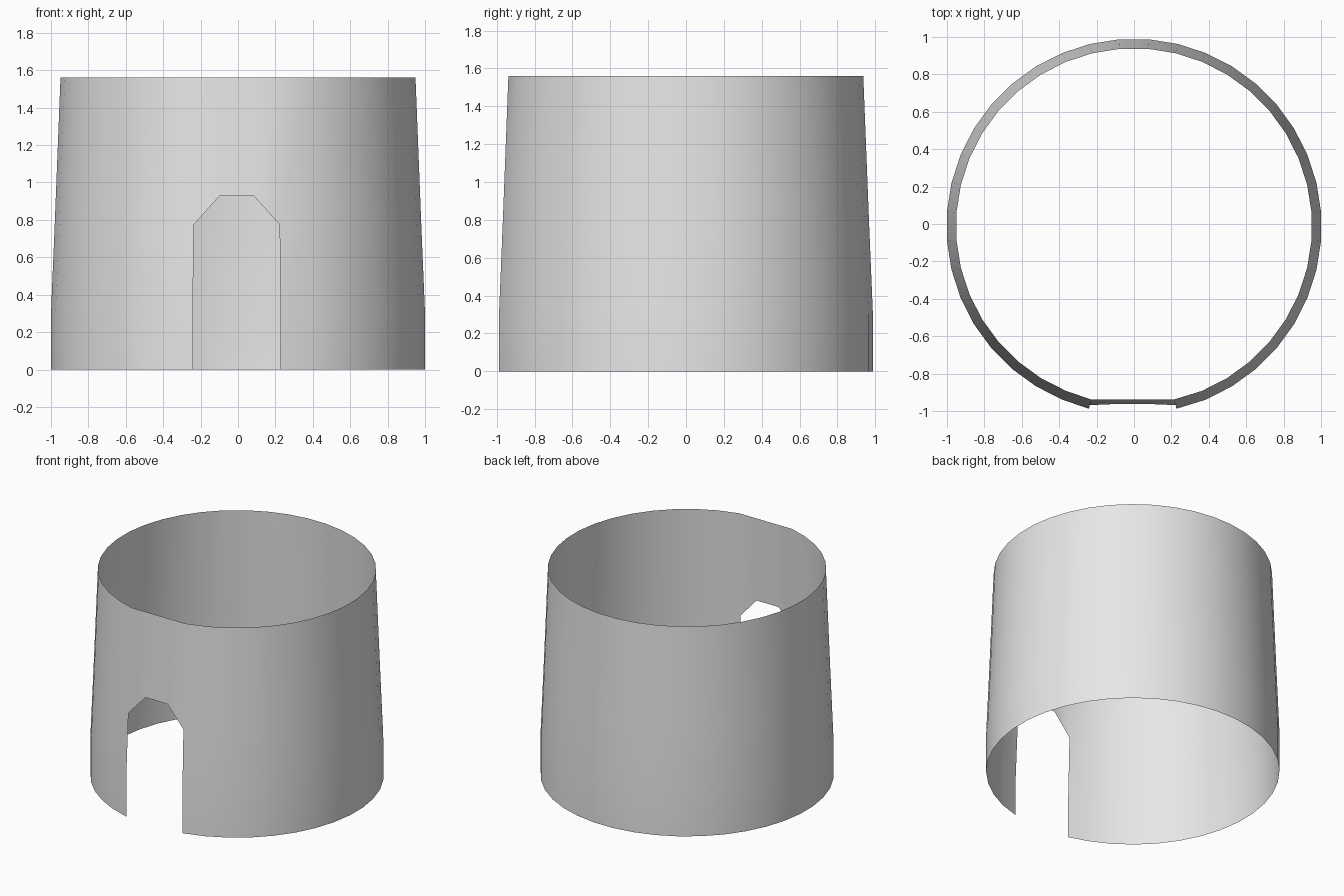
import bpy, bmesh, math

cube = bpy.data.objects.get("Cube")
if cube:
    bpy.data.objects.remove(cube, do_unlink=True)

SIDES = 40
STEP = math.tau / SIDES
SHIFT_Y = -0.0125          # recentres the ring after its flattened front
DOOR_SHIFT = -0.007
# wall profile: (height, radius)
PROFILE = [(0, 1.003), (0.3, 1.003), (0.775, 0.983), (1.56, 0.952)]

grey = bpy.data.materials.new("light grey")
grey.use_nodes = True
colour = (0.8, 0.8, 0.8, 1)
grey.diffuse_color = colour
grey.node_tree.nodes["Principled BSDF"].inputs["Base Color"].default_value = colour

bm = bmesh.new()


def wall_ring(z, radius):
    """Ring running round from the right door jamb to the left one."""
    ring = []
    for i in range(SIDES - 2):
        a = -math.pi / 2 + STEP * (i + 1.5)
        x, y = radius * math.cos(a), radius * math.sin(a) + SHIFT_Y
        if i in (0, SIDES - 3):
            x += DOOR_SHIFT
        ring.append(bm.verts.new((x, y, z)))
    return ring


# Tapered wall, open at the front
rings = [wall_ring(z, r) for z, r in PROFILE]
for low, high in zip(rings, rings[1:]):
    for i in range(len(low) - 1):
        bm.faces.new((low[i], low[i + 1], high[i + 1], high[i]))

# Flat panel over the doorway, with chamfered corners
low, high = rings[-2], rings[-1]
y_low, y_high = low[0].co.y, high[0].co.y
z_low, z_high = low[0].co.z, high[0].co.z
z_head = 0.927
y_head = y_low + (y_high - y_low) * (z_head - z_low) / (z_high - z_low)
head, top = [], []
for side in (-1, 1):
    x = DOOR_SHIFT + side * 0.092
    head.append(bm.verts.new((x, y_head, z_head)))
    top.append(bm.verts.new((x, y_high, z_high)))
bottom_edge = [low[-1]] + head + [low[0]]
top_edge = [high[-1]] + top + [high[0]]
for i in range(3):
    bm.faces.new((bottom_edge[i], bottom_edge[i + 1], top_edge[i + 1], top_edge[i]))

for face in bm.faces:
    face.smooth = True

mesh = bpy.data.meshes.new("tower_wall")
bm.to_mesh(mesh)
bm.free()
mesh.materials.append(grey)
wall = bpy.data.objects.new("tower_wall", mesh)
bpy.context.collection.objects.link(wall)
